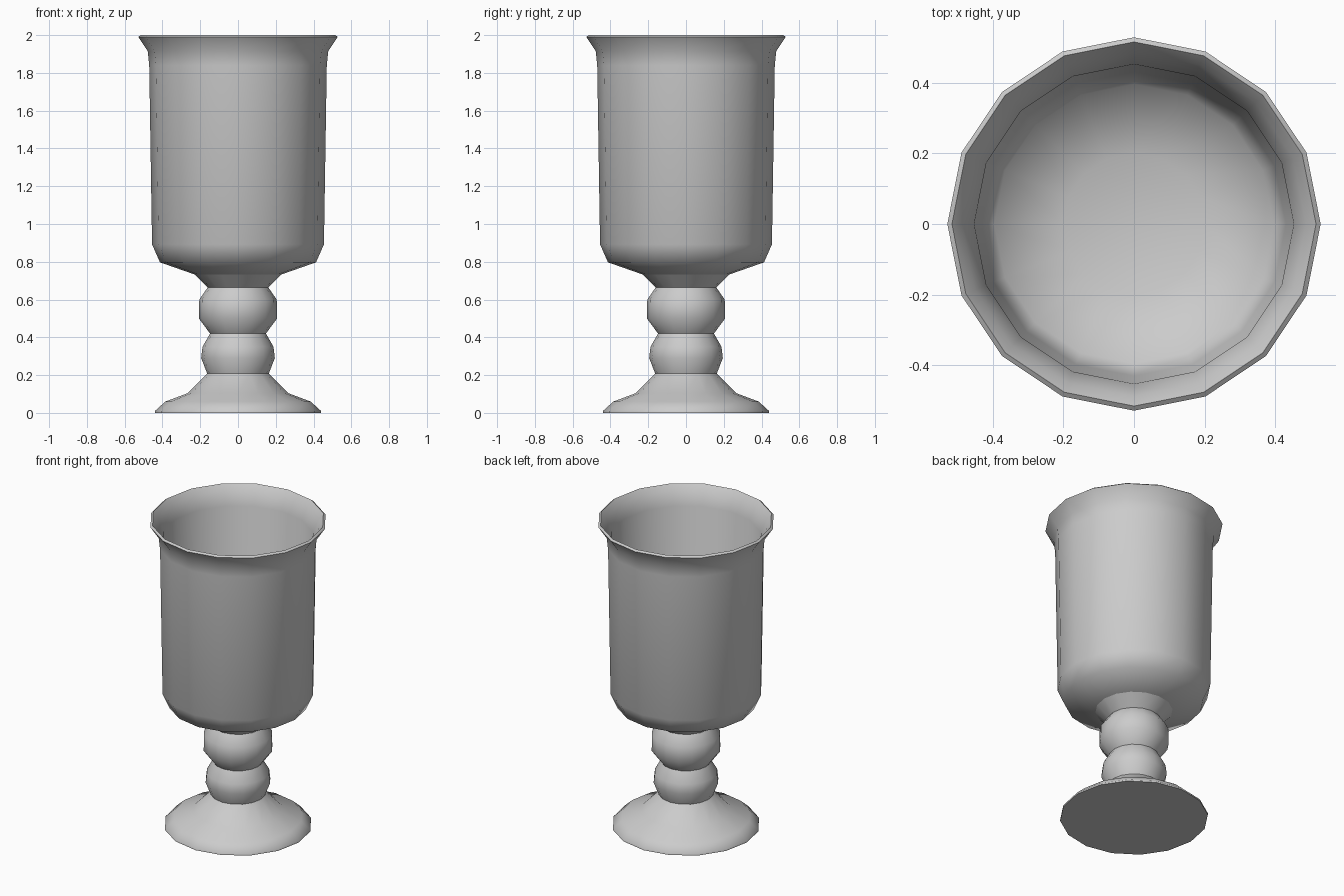
import bpy, bmesh, math

SIDES = 16

cube = bpy.data.objects.get("Cube")
if cube:
    bpy.data.objects.remove(cube, do_unlink=True)

grey = bpy.data.materials.new("plain_grey")
grey.use_nodes = True
colour = (0.6, 0.6, 0.6, 1)
grey.diffuse_color = colour
grey.node_tree.nodes["Principled BSDF"].inputs["Base Color"].default_value = colour


def turned(name, profile):
    """Turn a (radius, height) profile around z; zero radius makes a pole."""
    bm = bmesh.new()
    rings = []
    for r, z in profile:
        if r == 0:
            rings.append([bm.verts.new((0, 0, z))] * SIDES)
        else:
            angles = [2 * math.pi * i / SIDES for i in range(SIDES)]
            rings.append([bm.verts.new((r * math.cos(a), r * math.sin(a), z)) for a in angles])
    for low, high in zip(rings, rings[1:]):
        for i in range(SIDES):
            j = (i + 1) % SIDES
            corners = list(dict.fromkeys((low[i], low[j], high[j], high[i])))
            bm.faces.new(corners)
    mesh = bpy.data.meshes.new(name)
    bm.to_mesh(mesh)
    bm.free()
    mesh.materials.append(grey)
    obj = bpy.data.objects.new(name, mesh)
    bpy.context.collection.objects.link(obj)
    bpy.ops.object.select_all(action='DESELECT')
    obj.select_set(True)
    bpy.context.view_layer.objects.active = obj
    bpy.ops.object.shade_smooth_by_angle(angle=math.radians(60))
    return obj


# Spreading foot with a flat underside
turned("foot", [(0, 0), (0.44, 0), (0.44, 0.01), (0.385, 0.06), (0.265, 0.105), (0.163, 0.208)])

# Two rounded beads of the stem
turned("lower_bead", [(0.163, 0.208), (0.195, 0.29), (0.188, 0.35), (0.148, 0.42)])
turned("upper_bead", [(0.148, 0.42), (0.207, 0.50), (0.205, 0.60), (0.16, 0.665)])

# Flared collar under the bowl
turned("collar", [(0.16, 0.665), (0.23, 0.733)])

# Bowl: outside wall, flared lip, then inside wall and rounded floor
turned("bowl", [
    (0.23, 0.733), (0.413, 0.797), (0.455, 0.892), (0.47, 1.84), (0.478, 1.915),
    (0.528, 1.99), (0.515, 2.0), (0.487, 1.965), (0.452, 1.88),
    (0.43, 0.93), (0.395, 0.85), (0.2, 0.79), (0, 0.775)])
